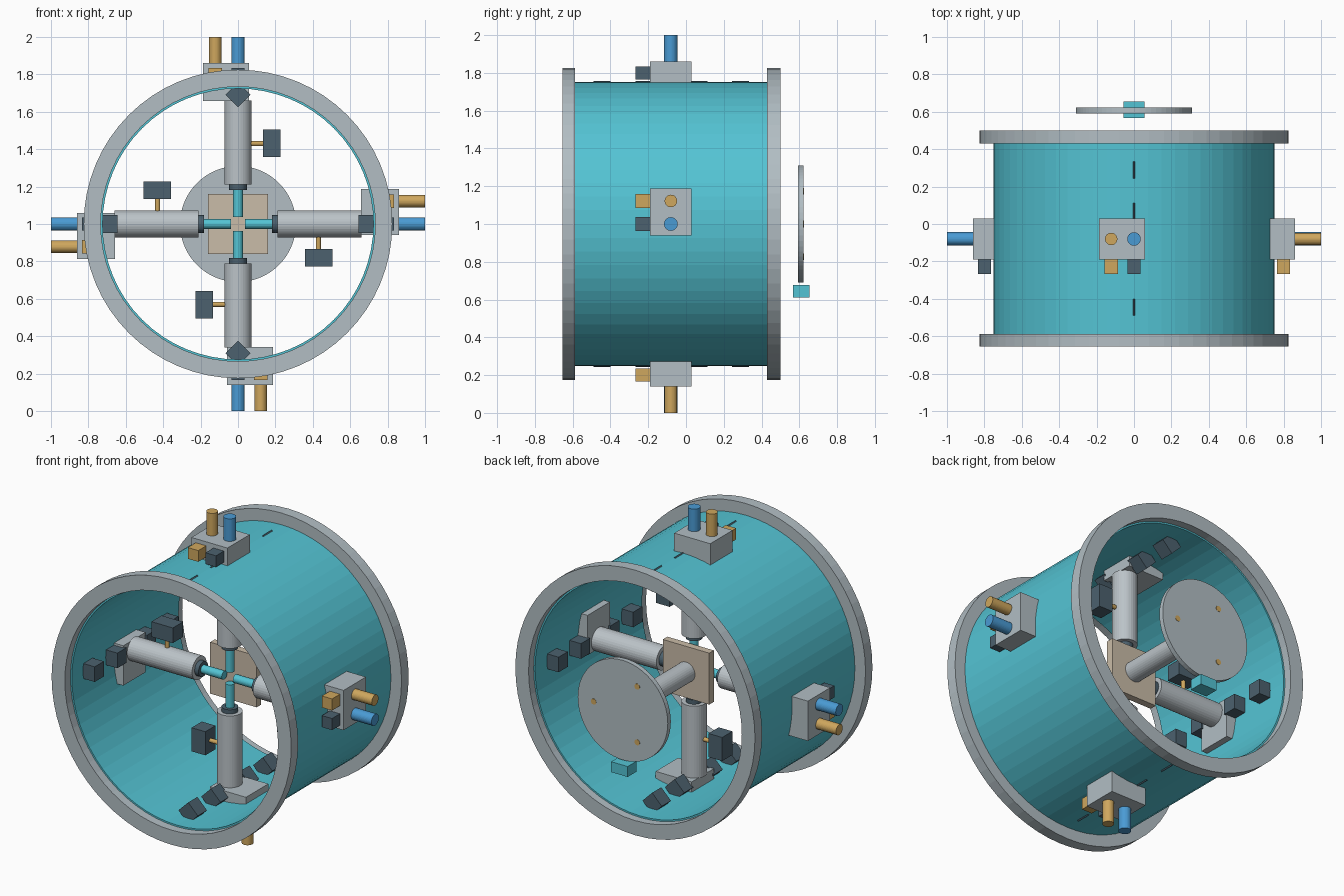
import bpy, bmesh, math
from mathutils import Matrix, Vector

if "Cube" in bpy.data.objects:
    bpy.data.objects.remove(bpy.data.objects["Cube"], do_unlink=True)


def material(name, rgb):
    """Flat material from 0-255 display values."""
    lin = [((c / 255 + 0.055) / 1.055) ** 2.4 for c in rgb] + [1]
    m = bpy.data.materials.new(name)
    m.use_nodes = True
    m.diffuse_color = lin
    m.node_tree.nodes["Principled BSDF"].inputs["Base Color"].default_value = lin
    return m


TEAL = material("teal", (84, 196, 212))
GREY = material("light grey", (178, 190, 196))
STEEL = material("steel grey", (187, 195, 200))
DARK = material("slate", (76, 97, 110))
GOLD = material("gold", (207, 167, 94))
BLUE = material("blue", (74, 155, 212))
BEIGE = material("beige", (202, 188, 168))

CENTRE = Matrix.Translation((0, 0, 1))
ARM_Y = -0.08


def finish(name, bm, mat, frame):
    bmesh.ops.recalc_face_normals(bm, faces=bm.faces)
    bm.transform(CENTRE @ frame)
    mesh = bpy.data.meshes.new(name)
    bm.to_mesh(mesh)
    bm.free()
    mesh.materials.append(mat)
    ob = bpy.data.objects.new(name, mesh)
    bpy.context.collection.objects.link(ob)
    return ob


def box(name, lo, hi, mat, frame=Matrix()):
    lo, hi = Vector(lo), Vector(hi)
    bm = bmesh.new()
    bmesh.ops.create_cube(bm, size=1)
    bmesh.ops.scale(bm, vec=hi - lo, verts=bm.verts)
    bmesh.ops.translate(bm, vec=(lo + hi) / 2, verts=bm.verts)
    return finish(name, bm, mat, frame)


def rod(name, a, b, radius, mat, frame=Matrix(), sides=32):
    a, b = Vector(a), Vector(b)
    bm = bmesh.new()
    bmesh.ops.create_cone(bm, cap_ends=True, segments=sides, radius1=radius,
                          radius2=radius, depth=(b - a).length)
    turn = (b - a).to_track_quat('Z', 'Y').to_matrix().to_4x4()
    bm.transform(Matrix.Translation((a + b) / 2) @ turn)
    return finish(name, bm, mat, frame)


def ring(name, r_in, r_out, y0, y1, mat, sides=64):
    """Rectangular section spun around the y axis."""
    bm = bmesh.new()
    pts = [(r_in, y0, 0), (r_out, y0, 0), (r_out, y1, 0), (r_in, y1, 0)]
    vs = [bm.verts.new(p) for p in pts]
    es = [bm.edges.new((vs[i], vs[i - 1])) for i in range(4)]
    bmesh.ops.spin(bm, geom=vs + es, cent=(0, 0, 0), axis=(0, 1, 0),
                   angle=math.tau, steps=sides, use_merge=True)
    bmesh.ops.remove_doubles(bm, verts=bm.verts, dist=0.0001)
    return finish(name, bm, mat, Matrix())


# Drum and end flanges
ring("drum", 0.724, 0.752, -0.6, 0.45, TEAL)
ring("front_flange", 0.734, 0.825, -0.655, -0.587, GREY)
ring("back_flange", 0.734, 0.825, 0.43, 0.5, GREY)

# Four identical stations, built pointing along +x and turned about the drum axis
for k, side in enumerate(("left", "top", "right", "bottom")):
    turn = Matrix.Rotation(-k * math.pi / 2, 4, 'Y')

    # Valve block through the wall, with its ports and connectors
    box(side + "_valve_block", (0.657, -0.19, -0.06), (0.86, 0.03, 0.188), GREY, turn)
    for name, t, r, mat in (("supply_port", 0, 0.036, BLUE), ("return_port", 0.122, 0.033, GOLD)):
        rod(f"{side}_{name}", (0.85, ARM_Y, t), (1, ARM_Y, t), r, mat, turn)
    for name, t, mat in (("dark_connector", 0, DARK), ("gold_connector", 0.122, GOLD)):
        box(f"{side}_{name}", (0.765, -0.268, t - 0.036), (0.835, -0.19, t + 0.036), mat, turn)

    # Telescopic arm
    for name, r0, r1, radius, mat in (("arm_barrel", 0.21, 0.66, 0.072, STEEL),
                                      ("arm_collar", 0.183, 0.215, 0.047, DARK),
                                      ("arm_piston", 0.038, 0.19, 0.026, TEAL)):
        rod(f"{side}_{name}", (r0, ARM_Y, 0), (r1, ARM_Y, 0), radius, mat, turn)

    # Sensor box on a pin beside the arm
    rod(side + "_sensor_pin", (0.43, ARM_Y, -0.06), (0.43, ARM_Y, -0.14), 0.013, GOLD, turn, 16)
    box(side + "_sensor_box", (0.358, ARM_Y - 0.05, -0.228), (0.505, ARM_Y + 0.05, -0.134), DARK, turn)

    # Row of wall cubes; those at top and bottom stand on edge
    tilt = Matrix.Rotation(math.pi / 4 * (k % 2), 4, 'Y')
    spot = turn @ Matrix.Translation((0.691, 0, 0)) @ tilt
    for i, y in enumerate((-0.445, -0.222, 0.068, 0.288)):
        h = 0.047
        box(f"{side}_wall_cube_{i + 1}", (-h, y - 0.045, -h), (h, y + 0.045, h), DARK, spot)

# Central plate and post
box("centre_plate", (-0.16, -0.045, -0.16), (0.16, 0, 0.16), BEIGE)
rod("centre_post", (0, -0.005, 0), (0, 0.48, 0), 0.062, STEEL)

# Rear disc with three flush bolts and a small block below it
rod("rear_disc", (0, 0.592, 0), (0, 0.622, 0), 0.31, GREY, sides=64)
for i in range(3):
    a = i * math.tau / 3
    x, z = 0.2 * math.cos(a), 0.2 * math.sin(a)
    rod(f"disc_bolt_{i + 1}", (x, 0.615, z), (x, 0.624, z), 0.018, GOLD, sides=16)
box("rear_block", (-0.057, 0.566, -0.388), (0.057, 0.655, -0.323), TEAL)
